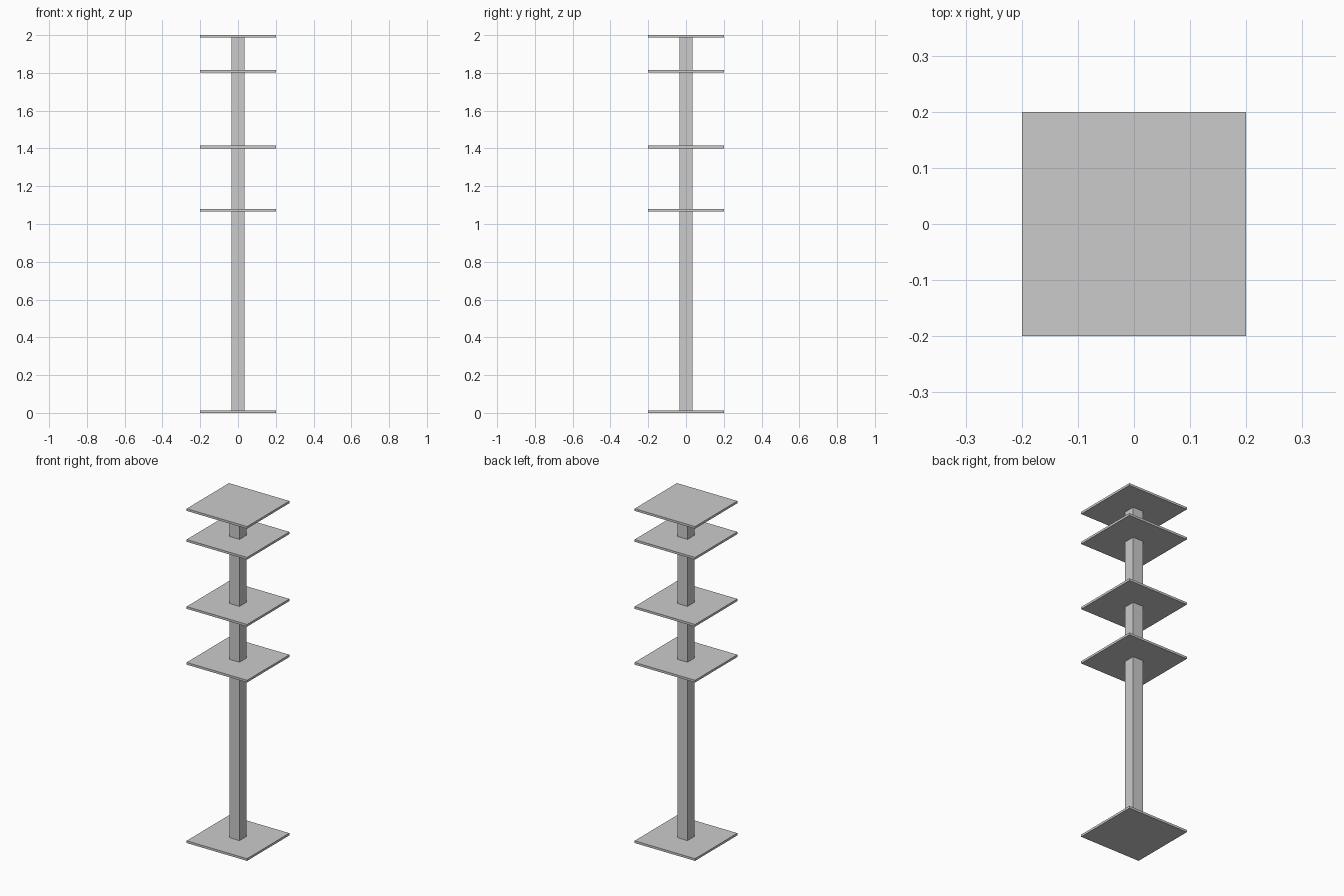
import bpy

if "Cube" in bpy.data.objects:
    bpy.data.objects.remove(bpy.data.objects["Cube"])


def box(name, width, bottom, top):
    """Square, centred box between two heights."""
    bpy.ops.mesh.primitive_cube_add(size=1, location=(0, 0, (bottom + top) / 2))
    obj = bpy.context.object
    obj.name = name
    obj.scale = (width, width, top - bottom)
    bpy.ops.object.transform_apply(location=False, rotation=False, scale=True)
    return obj


HEIGHT = 2.0
PLATE_WIDTH = 0.4
THICKNESS = 0.0133
POST_WIDTH = 0.068

# Base, three shelves and top plate, listed by underside height
plates = {
    "base_plate": 0.0,
    "lower_shelf": 1.067,
    "middle_shelf": 1.401,
    "upper_shelf": 1.802,
    "top_plate": HEIGHT - THICKNESS,
}
for name, z in plates.items():
    box(name, PLATE_WIDTH, z, z + THICKNESS)

# Central square post from base to top plate
box("post", POST_WIDTH, THICKNESS, HEIGHT - THICKNESS)
